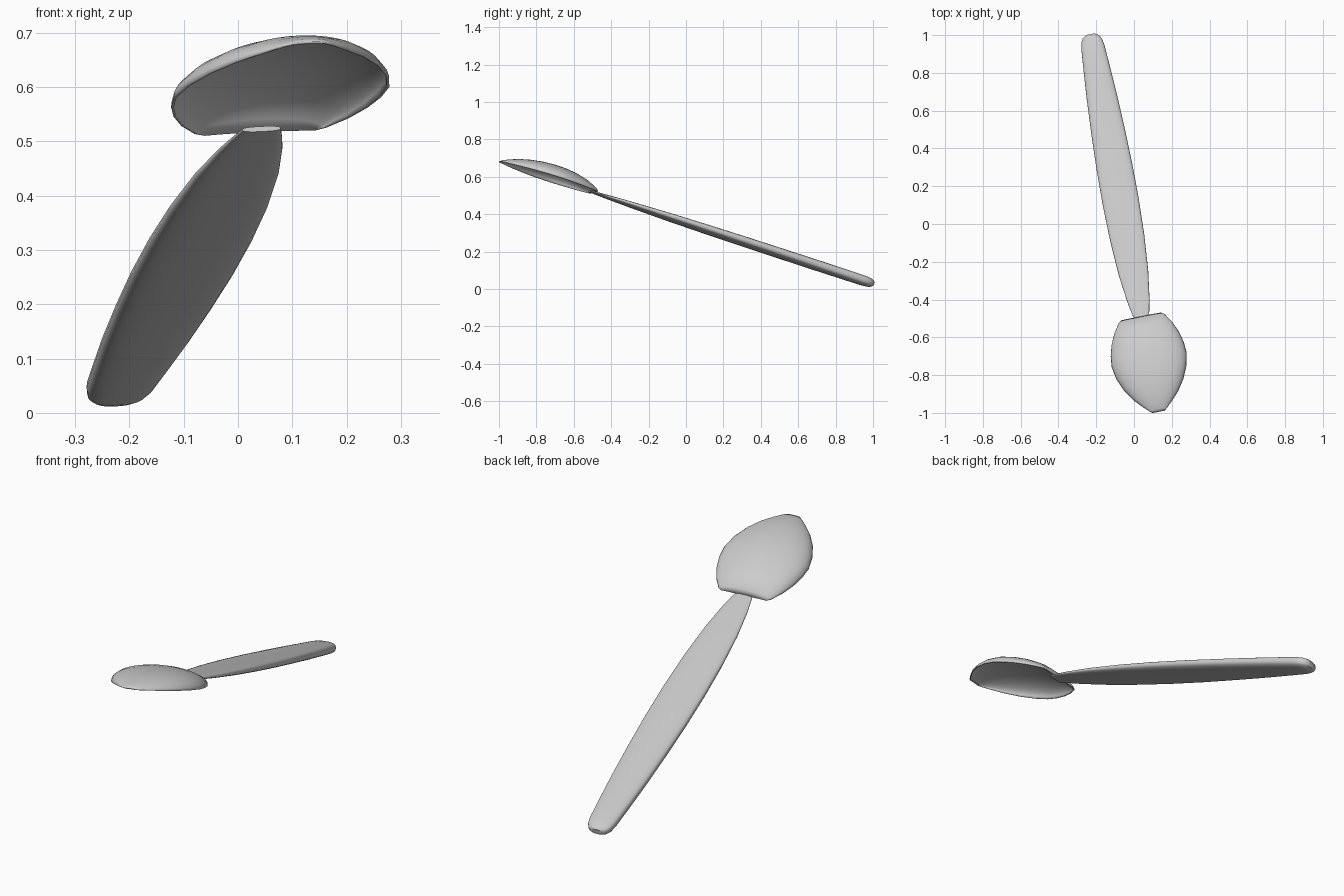
import bpy, bmesh, math
from mathutils import Matrix, Vector

if "Cube" in bpy.data.objects:
    bpy.data.objects.remove(bpy.data.objects["Cube"])

# shared tilted frame: side, along (towards bowl tip), normal, neck origin
ORIGIN = Vector((0.04, -0.495, 0.517))
along = Vector((0.27, -1.5, 0.49)).normalized()
normal = Vector((-0.107, 0.307, 1.0))
normal = (normal - along * normal.dot(along)).normalized()
side = along.cross(normal).normalized()
if side.x < 0:
    side = -side
FRAME = Matrix((side, along, normal)).transposed()


def spow(v, p):
    return math.copysign(abs(v) ** p, v)


def loft(name, rings, closed, caps):
    bm = bmesh.new()
    rows = [[bm.verts.new(ORIGIN + FRAME @ Vector(p)) for p in ring] for ring in rings]
    n = len(rows[0])
    for a, b in zip(rows, rows[1:]):
        for i in range(n if closed else n - 1):
            j = (i + 1) % n
            bm.faces.new((a[i], a[j], b[j], b[i]))
    if caps:
        bm.faces.new(rows[0])
        bm.faces.new(rows[-1])
    bmesh.ops.recalc_face_normals(bm, faces=bm.faces)
    me = bpy.data.meshes.new(name)
    bm.to_mesh(me)
    bm.free()
    ob = bpy.data.objects.new(name, me)
    bpy.context.collection.objects.link(ob)
    bpy.context.view_layer.objects.active = ob
    ob.select_set(True)
    bpy.ops.object.shade_smooth_by_angle(angle=math.radians(50))
    ob.select_set(False)
    return ob


# bowl: (distance, half width, dome height), hollow and facing down
bowl_stations = [(-0.004, 0.105, 0.002), (0.008, 0.122, 0.024), (0.06, 0.155, 0.048),
                 (0.12, 0.18, 0.063), (0.18, 0.195, 0.071), (0.24, 0.2, 0.073),
                 (0.31, 0.187, 0.069), (0.38, 0.158, 0.058), (0.44, 0.12, 0.043),
                 (0.49, 0.075, 0.025), (0.52, 0.045, 0.011), (0.533, 0.028, 0.002)]
ARC = 20
rings = [[(w * math.cos(math.pi * i / ARC), t, h * math.sin(math.pi * i / ARC))
          for i in range(ARC + 1)] for t, w, h in bowl_stations]
bowl = loft("spoon_bowl", rings, False, False)
shell = bowl.modifiers.new("thickness", "SOLIDIFY")
shell.thickness = 0.005
shell.offset = 0

# handle: (distance, half width, half thickness), flattened oval section
handle_stations = [(0.02, 0.036, 0.005), (-0.03, 0.047, 0.007), (-0.1, 0.06, 0.01),
                   (-0.25, 0.079, 0.015), (-0.45, 0.092, 0.02), (-0.65, 0.097, 0.023),
                   (-0.85, 0.096, 0.025), (-1.05, 0.09, 0.026), (-1.25, 0.081, 0.027),
                   (-1.42, 0.07, 0.027), (-1.53, 0.062, 0.027), (-1.565, 0.055, 0.025),
                   (-1.585, 0.044, 0.021), (-1.597, 0.026, 0.013)]
SEG = 28
rings = [[(w * spow(math.cos(2 * math.pi * i / SEG), 0.8), t,
           h * spow(math.sin(2 * math.pi * i / SEG), 0.7))
          for i in range(SEG)] for t, w, h in handle_stations]
loft("spoon_handle", rings, True, True)
